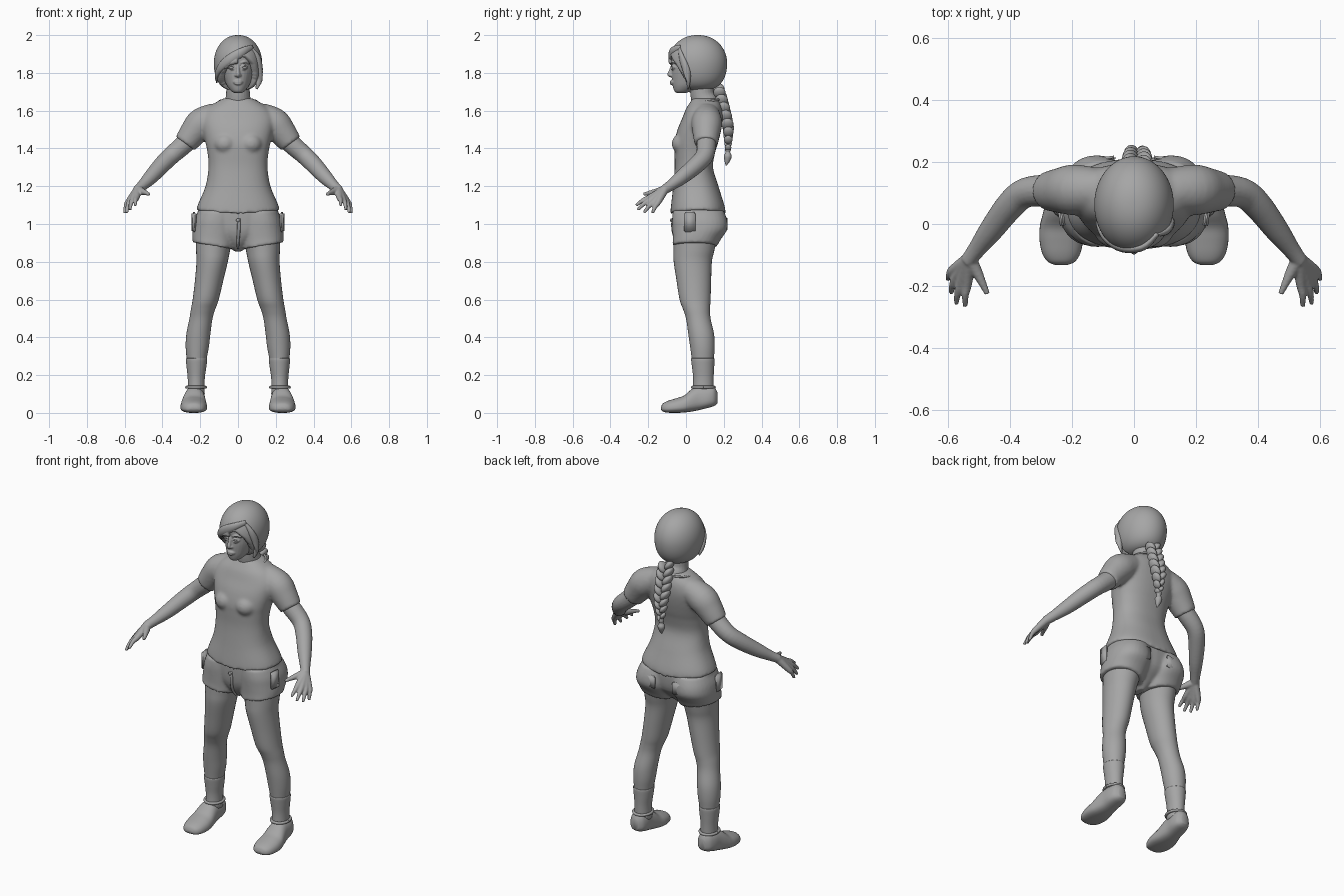
import bpy, bmesh, math
from mathutils import Vector, Matrix

if "Cube" in bpy.data.objects:
    bpy.data.objects.remove(bpy.data.objects["Cube"], do_unlink=True)

CLAY = bpy.data.materials.new("clay_grey")
CLAY.use_nodes = True
CLAY.diffuse_color = (0.38, 0.38, 0.38, 1)
CLAY.node_tree.nodes["Principled BSDF"].inputs["Base Color"].default_value = (0.38, 0.38, 0.38, 1)


def finish(name, bm, mirror=False, voxel=0, relax=3):
    """Turn a bmesh into a smooth object, optionally mirrored and fused."""
    bmesh.ops.recalc_face_normals(bm, faces=bm.faces)
    for f in bm.faces:
        f.smooth = True
    me = bpy.data.meshes.new(name)
    bm.to_mesh(me)
    bm.free()
    me.materials.append(CLAY)
    ob = bpy.data.objects.new(name, me)
    bpy.context.collection.objects.link(ob)
    if mirror:
        ob.modifiers.new("Mirror", "MIRROR").use_mirror_merge = False
    if voxel:
        m = ob.modifiers.new("Fuse", "REMESH")
        m.mode, m.voxel_size, m.use_smooth_shade = "VOXEL", voxel, True
        s = ob.modifiers.new("Relax", "SMOOTH")
        s.factor, s.iterations = 0.5, relax
    return ob


def refine(rows, k=4):
    """Catmull-Rom interpolation of rows of any width."""
    rows = [Vector(r) for r in rows]
    out = []
    for i in range(len(rows) - 1):
        b, c = rows[i], rows[i + 1]
        a = rows[i - 1] if i else b
        d = rows[i + 2] if i + 2 < len(rows) else c
        for j in range(k):
            t = j / k
            out.append(b + (c - a) * (t / 2) + (a * 2 - b * 5 + c * 4 - d) * (t * t / 2)
                       + (b * 3 - a - c * 3 + d) * (t ** 3 / 2))
    return out + [rows[-1]]


def skin(bm, rings):
    """Bridge rings of points and cap both ends."""
    loops = [[bm.verts.new(p) for p in r] for r in rings]
    n = len(loops[0])
    for a, b in zip(loops, loops[1:]):
        for i in range(n):
            bm.faces.new((a[i], a[(i + 1) % n], b[(i + 1) % n], b[i]))
    bm.faces.new(loops[0])
    bm.faces.new(loops[-1])


def spow(v, e):
    return math.copysign(abs(v) ** e, v)


def stack(bm, rows, n=32, square=0.9, tilt=None):
    """Horizontal sections (z, x0, x1, y0, y1); tilt(u, v, i) shifts z."""
    rings = []
    for i, (z, x0, x1, y0, y1) in enumerate(refine(rows)):
        ring = []
        for k in range(n):
            a = math.tau * k / n
            u, v = spow(math.cos(a), square), spow(math.sin(a), square)
            dz = tilt(u, v, z) if tilt else 0
            ring.append(((x0 + x1) / 2 + u * (x1 - x0) / 2,
                         (y0 + y1) / 2 + v * (y1 - y0) / 2, z + dz))
        rings.append(ring)
    skin(bm, rings)


def centred(rows):
    return [(z, -w, w, y0, y1) for z, w, y0, y1 in rows]


def tube(bm, rows, n=14, flat=1.0, up=(0, 0, 1)):
    """Round tube through (x, y, z, radius) rows."""
    rows = refine(rows)
    pts = [r.to_3d() for r in rows]
    rings = []
    for i, p in enumerate(pts):
        t = (pts[min(i + 1, len(pts) - 1)] - pts[max(i - 1, 0)]).normalized()
        s = t.cross(Vector(up)).normalized()
        w = s.cross(t)
        rings.append([p + (s * math.cos(a) * flat + w * math.sin(a)) * rows[i][3]
                      for a in (math.tau * k / n for k in range(n))])
    skin(bm, rings)


def blob(bm, loc, size, rot=Matrix()):
    bmesh.ops.create_uvsphere(bm, u_segments=20, v_segments=14, radius=1,
                              matrix=Matrix.Translation(loc) @ rot @ Matrix.Diagonal((*size, 1)))


# Shirt: torso, chest and sleeves fused together
bm = bmesh.new()
stack(bm, centred([(1.06, .222, -.083, .21), (1.1, .21, -.08, .205), (1.2, .172, -.068, .172),
                   (1.3, .156, -.06, .143), (1.38, .162, -.062, .155), (1.43, .172, -.062, .17),
                   (1.5, .188, -.045, .187), (1.56, .195, -.02, .195), (1.61, .165, .0, .192),
                   (1.645, .115, .022, .18), (1.665, .078, .035, .165)]),
      40, .85, lambda u, v, z: (.025 * abs(u) - .012) * max(0, (1.2 - z) / .14))
for s in (-1, 1):
    blob(bm, (s * .068, -.02, 1.425), (.06, .056, .055))
    tube(bm, [(s * .11, .11, 1.575, .07), (s * .19, .11, 1.535, .082), (s * .235, .108, 1.485, .074),
              (s * .28, .106, 1.425, .062)], 20)
finish("shirt", bm, voxel=.009, relax=6)

# Shirt collar and sleeve edges
bm = bmesh.new()
tube(bm, [(.1 * math.cos(a), .105 + .08 * math.sin(a), 1.648 + .012 * math.sin(a), .006)
          for a in (math.tau * k / 16 for k in range(17))], 8)
finish("collar", bm)

# Shorts: pelvis and two leg openings
bm = bmesh.new()
stack(bm, centred([(1.11, .2, -.07, .195), (1.04, .215, -.072, .2), (.96, .17, -.065, .185),
                   (.9, .07, -.04, .13), (.855, .02, .0, .08)]))
for s in (-1, 1):
    rows = [(1.07, 0, .21, -.07, .2), (1.02, .0, .232, -.074, .218), (.97, .002, .24, -.072, .218),
            (.92, .012, .242, -.07, .185), (.885, .022, .24, -.072, .165)]
    stack(bm, [(z, s * a, s * b, c, d) for z, a, b, c, d in rows],
          tilt=lambda u, v, z: .018 * u * max(0, min(1, (1 - z) / .1)))
finish("shorts", bm, voxel=.008, relax=4)

# Shorts details: side pockets, back pockets, fly and button
bm = bmesh.new()
for loc, size, yaw in (((.233, .02, 1.01), (.018, .062, .105), -8), ((.1, .207, 1.0), (.085, .016, .075), -8)):
    bmesh.ops.create_cube(bm, size=1, matrix=Matrix.Translation(loc) @ Matrix.Rotation(math.radians(yaw), 4, "Z")
                          @ Matrix.Diagonal((*size, 1)))
bmesh.ops.bevel(bm, geom=bm.edges[:], offset=.006, segments=2, affect="EDGES")
finish("pockets", bm, mirror=True)
bm = bmesh.new()
tube(bm, [(.005, -.068, 1.03, .009), (.004, -.068, .97, .009), (0, -.05, .91, .008), (0, -.02, .87, .006)],
     8, up=(1, 0, 0))
blob(bm, (0, -.078, 1.02), (.01, .006, .01))
finish("fly", bm)

# Legs
bm = bmesh.new()
stack(bm, [(.95, .02, .225, -.065, .17), (.86, .042, .222, -.066, .15), (.8, .054, .22, -.065, .137),
           (.7, .078, .228, -.05, .133), (.6, .102, .24, -.034, .13), (.55, .12, .249, -.016, .127),
           (.5, .135, .257, .0, .13), (.42, .146, .273, .012, .148), (.35, .154, .277, .022, .152),
           (.28, .167, .271, .031, .147), (.2, .176, .262, .038, .143)], square=1)
finish("legs", bm, mirror=True)

# Socks
bm = bmesh.new()
stack(bm, [(.288, .17, .268, .034, .144), (.285, .163, .276, .027, .151), (.24, .168, .272, .032, .149),
           (.18, .176, .266, .038, .146), (.1, .176, .266, .035, .146)], square=1)
finish("socks", bm, mirror=True)

# Shoes, lofted from toe to heel (y, bottom, top, half width)
bm = bmesh.new()
rings = []
for y, z0, z1, w in refine([(-.132, .018, .032, .018), (-.122, .007, .05, .042), (-.095, .001, .064, .06),
                            (-.05, .0, .078, .069), (-.01, .002, .092, .068), (.03, .007, .125, .061),
                            (.07, .015, .143, .054), (.115, .026, .143, .052), (.148, .036, .14, .042),
                            (.166, .05, .11, .02)]):
    rings.append([(.234 - .06 * max(0, y) + w * spow(math.cos(a), .8) * (1 - .18 * math.sin(a)), y,
                   (z0 + z1) / 2 + spow(math.sin(a), .8) * (z1 - z0) / 2)
                  for a in (math.tau * k / 28 for k in range(28))])
skin(bm, rings)
finish("shoes", bm, mirror=True)

# Shoe opening rims
bm = bmesh.new()
tube(bm, [(.222 + .05 * math.cos(a), .092 + .058 * math.sin(a), .136, .008)
          for a in (math.tau * k / 12 for k in range(13))], 8)
finish("shoe_rims", bm, mirror=True)

# Arms with hands
bm = bmesh.new()
tube(bm, [(.2, .11, 1.52, .052), (.275, .108, 1.432, .052), (.35, .1, 1.365, .048), (.4, .058, 1.316, .046),
          (.46, -.02, 1.25, .039), (.505, -.08, 1.205, .029), (.535, -.12, 1.178, .025)], 20)
wrist = (.53, -.112, 1.183, .023)
for knuckle, tip in (((.537, -.192, 1.14), (.543, -.265, 1.098)), ((.556, -.185, 1.13), (.572, -.256, 1.075)),
                     ((.571, -.168, 1.12), (.589, -.222, 1.06)), ((.582, -.148, 1.115), (.599, -.178, 1.057))):
    mid = (Vector(knuckle) + Vector(tip)) / 2 + Vector((.003, 0, .006))
    tube(bm, [wrist, (*knuckle, .0165), (*mid, .012), (*tip, .008)], 12)
tube(bm, [wrist, (.508, -.15, 1.172, .019), (.488, -.19, 1.165, .013), (.472, -.225, 1.157, .009)], 12)
finish("arms", bm, mirror=True, voxel=.005, relax=3)

# Head with neck, nose, lips, brows and eyelids
bm = bmesh.new()
stack(bm, centred([(1.694, .02, -.05, .0), (1.704, .036, -.062, .03), (1.73, .057, -.07, .09),
                   (1.76, .071, -.074, .14), (1.8, .083, -.076, .17), (1.84, .09, -.073, .18),
                   (1.88, .092, -.078, .19), (1.93, .08, -.06, .17), (1.96, .05, -.02, .12)]), square=.95)
tube(bm, [(0, .108, 1.6, .085), (0, .1, 1.645, .072), (0, .086, 1.69, .063), (0, .08, 1.78, .062)],
     24, up=(0, 1, 0))
tube(bm, [(0, -.07, 1.845, .008), (0, -.08, 1.815, .009), (0, -.087, 1.792, .012), (0, -.078, 1.783, .009)],
     10, up=(1, 0, 0))
for s in (-1, 1):
    blob(bm, (s * .011, -.078, 1.787), (.008, .009, .007))
    for z, r in ((1.839, .005), (1.818, .004)):
        tube(bm, [(s * .014, -.07, 1.828, r), (s * .032, -.073, z, r), (s * .052, -.06, 1.829, r)], 8)
    tube(bm, [(s * .014, -.074, 1.852, .005), (s * .038, -.07, 1.86, .006), (s * .06, -.054, 1.85, .004)], 8)
for z, w in ((1.754, .026), (1.744, .022)):
    tube(bm, [(-w, -.068, 1.749, .003), (-w / 2, -.076, z, .007), (0, -.078, z - .001, .007),
              (w / 2, -.076, z, .007), (w, -.068, 1.749, .003)], 10)
finish("head", bm, voxel=.004, relax=2)

# Eyeballs
bm = bmesh.new()
blob(bm, (.033, -.06, 1.829), (.015, .0145, .013))
finish("eyes", bm, mirror=True)

# Hair cap, sunk inside the head wherever the face shows
bm = bmesh.new()
bmesh.ops.create_uvsphere(bm, u_segments=96, v_segments=64, radius=1)
for v in bm.verts:
    x, y, z = v.co
    h = max(math.hypot(x, y), .001)
    f = h ** -.4 if z < 0 else h ** -.08
    p = Vector((x * f * .128, .062 + y * f * .156, 1.85 + z * (.15 if z > 0 else .142)))
    fringe = 1.872 + .42 * p.x
    side = .035 - .95 * (p.z - 1.71) if p.x < 0 else .02 - .6 * (p.z - 1.71)
    if p.z < fringe and p.y < side:
        p = Vector((p.x * .55, .05 + (p.y - .05) * .6, 1.84 + (p.z - 1.84) * .75))
    v.co = p
cap = finish("hair_cap", bm)
soft = cap.modifiers.new("Relax", "SMOOTH")
soft.iterations = 2

# Swept fringe and side locks
bm = bmesh.new()
tube(bm, [(.075, -.03, 1.935, .014), (.03, -.072, 1.915, .022), (-.035, -.076, 1.877, .026),
          (-.088, -.046, 1.835, .022), (-.113, .0, 1.79, .016), (-.112, .035, 1.75, .006)], 14, .6)
tube(bm, [(.07, -.035, 1.93, .01), (.103, -.022, 1.88, .018), (.117, .0, 1.82, .02),
          (.114, .012, 1.765, .017), (.098, .01, 1.715, .006)], 14, .7)
finish("hair_locks", bm)

# Braid: two interleaved columns of tilted strands
bm = bmesh.new()
count = 16
for i in range(count):
    t = i / (count - 1)
    s = 1 if i % 2 else -1
    size = .75 + .45 * math.sin(math.pi * min(1, t * .8 + .15)) - .3 * t
    blob(bm, (.01 + s * .02 * size, .172 + .055 * min(1, t * 1.5) - .004 * t, 1.715 - .31 * t),
         (.02 * size, .033 * size, .036 * size), Matrix.Rotation(s * math.radians(35), 4, "Y"))
finish("braid", bm)

# Braid tie and loose tail
bm = bmesh.new()
tube(bm, [(.01, .222, 1.41, .014), (.01, .222, 1.392, .016), (.01, .222, 1.38, .012), (.01, .221, 1.36, .021),
          (.012, .218, 1.335, .015), (.014, .212, 1.31, .003)], 12, up=(0, 1, 0))
finish("braid_tail", bm)
